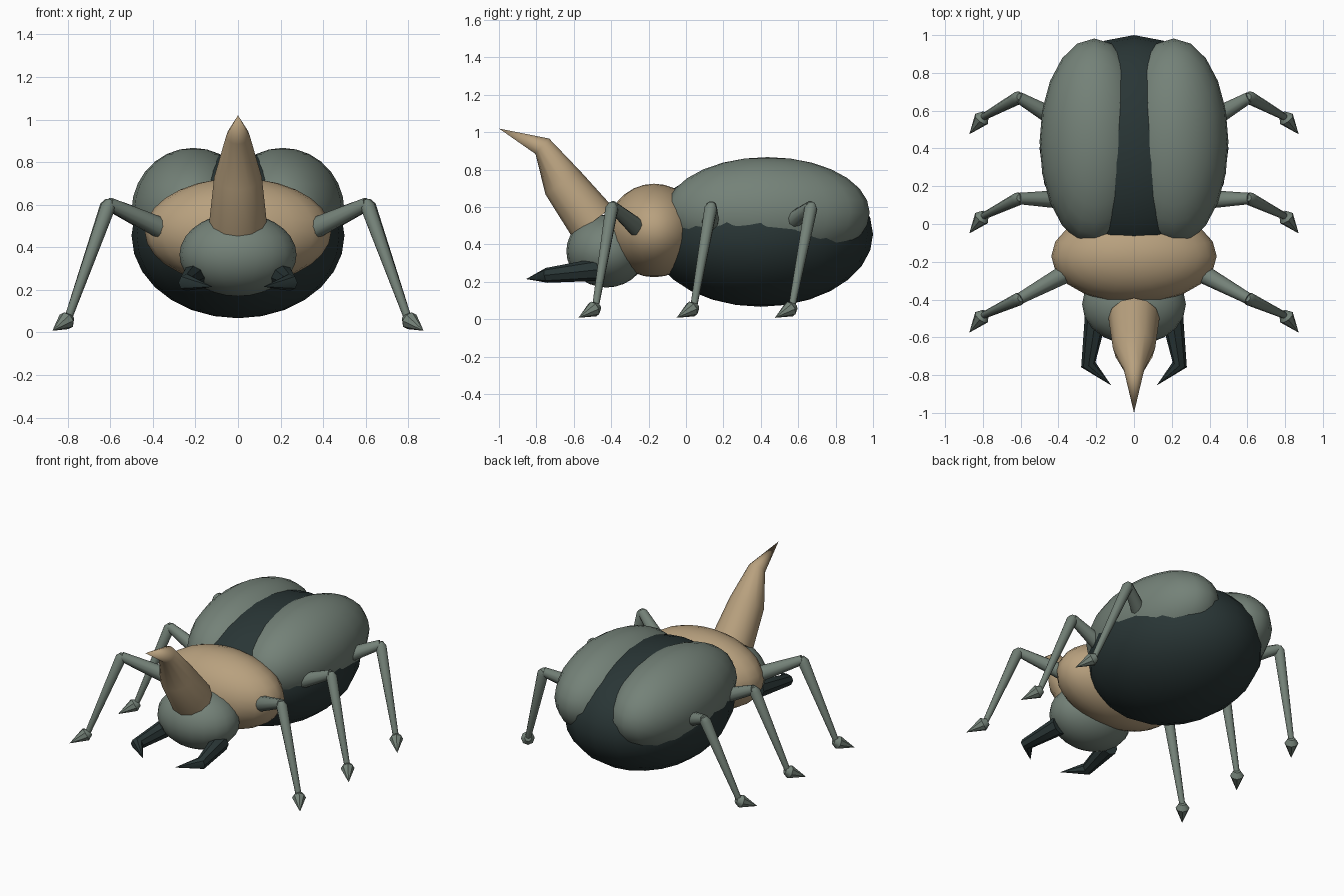
import bpy, bmesh, math
from mathutils import Vector

if "Cube" in bpy.data.objects:
    bpy.data.objects.remove(bpy.data.objects["Cube"])


def material(name, rgb):
    m = bpy.data.materials.new(name)
    m.diffuse_color = (*rgb, 1.0)
    m.use_nodes = True
    m.node_tree.nodes["Principled BSDF"].inputs["Base Color"].default_value = m.diffuse_color
    return m


GREEN = material("grey_green", (0.175, 0.222, 0.188))
DARK = material("dark_slate", (0.022, 0.036, 0.036))
TAN = material("tan", (0.48, 0.355, 0.21))


def finish(bm, name, mat, angle):
    bmesh.ops.recalc_face_normals(bm, faces=bm.faces)
    mesh = bpy.data.meshes.new(name)
    bm.to_mesh(mesh)
    bm.free()
    mesh.materials.append(mat)
    obj = bpy.data.objects.new(name, mesh)
    bpy.context.collection.objects.link(obj)
    bpy.ops.object.select_all(action='DESELECT')
    obj.select_set(True)
    bpy.context.view_layer.objects.active = obj
    bpy.ops.object.shade_smooth_by_angle(angle=math.radians(angle))
    return obj


def ellipsoid(name, centre, radii, mat):
    bm = bmesh.new()
    bmesh.ops.create_uvsphere(bm, u_segments=20, v_segments=14, radius=1)
    for v in bm.verts:
        v.co = Vector(c + r * p for c, r, p in zip(centre, radii, v.co))
    return finish(bm, name, mat, 40)


def tube(name, points, radii, mat, sides=10, angle=40):
    """Tapered limb through points; a zero radius closes to a tip."""
    pts = [Vector(p) for p in points]
    bm = bmesh.new()
    rings = []
    for i, (p, r) in enumerate(zip(pts, radii)):
        if r == 0:
            rings.append([bm.verts.new(p)])
            continue
        t = Vector()
        if i > 0:
            t += (p - pts[i - 1]).normalized()
        if i < len(pts) - 1:
            t += (pts[i + 1] - p).normalized()
        t.normalize()
        side = t.cross(Vector((0, 0, 1))).normalized()
        up = side.cross(t)
        angles = [2 * math.pi * k / sides for k in range(sides)]
        rings.append([bm.verts.new(p + r * (math.cos(a) * side + math.sin(a) * up)) for a in angles])
    for a, b in zip(rings, rings[1:]):
        for k in range(sides):
            n = (k + 1) % sides
            if len(a) == 1:
                bm.faces.new((a[0], b[k], b[n]))
            elif len(b) == 1:
                bm.faces.new((a[k], a[n], b[0]))
            else:
                bm.faces.new((a[k], a[n], b[n], b[k]))
    for ring in (rings[0], rings[-1]):
        if len(ring) > 1:
            bm.faces.new(ring)
    return finish(bm, name, mat, angle)


# Body masses
ellipsoid("abdomen", (0, 0.40, 0.455), (0.50, 0.60, 0.388), DARK)
ellipsoid("thorax", (0, -0.17, 0.475), (0.438, 0.25, 0.25), TAN)
ellipsoid("head", (0, -0.425, 0.365), (0.275, 0.215, 0.195), GREEN)

# Curved horn rising from the head
tube("horn", [(0, -0.50, 0.52), (0, -0.658, 0.73), (0, -0.768, 0.925), (0, -1.0, 1.02)],
     [0.135, 0.112, 0.055, 0], TAN, sides=12, angle=50)

# Leg layout: hip, knee, ankle, toe on the right-hand side
LEGS = {
    "front": [(0.34, -0.25, 0.48), (0.605, -0.395, 0.605), (0.80, -0.485, 0.06), (0.872, -0.575, 0.008)],
    "middle": [(0.36, 0.13, 0.49), (0.61, 0.135, 0.605), (0.80, 0.04, 0.06), (0.872, -0.05, 0.008)],
    "rear": [(0.40, 0.55, 0.51), (0.61, 0.67, 0.605), (0.80, 0.565, 0.06), (0.872, 0.475, 0.008)],
}

for s, label in ((1, "right"), (-1, "left")):
    # Wing case on each half of the back
    ellipsoid(f"wing_case_{label}", (s * 0.21, 0.435, 0.57), (0.29, 0.547, 0.297), GREEN)

    # Hooked jaw
    tube(f"jaw_{label}",
         [(s * 0.20, -0.48, 0.265), (s * 0.242, -0.745, 0.235), (s * 0.12, -0.855, 0.215)],
         [0.06, 0.04, 0], DARK, sides=8)

    for pos, pts in LEGS.items():
        hip, knee, ankle, toe = [Vector((s * x, y, z)) for x, y, z in pts]
        tube(f"{pos}_upper_leg_{label}", [hip, knee], [0.052, 0.03], GREEN)
        # Lower leg with a rounded knee end
        d = (ankle - knee).normalized()
        tube(f"{pos}_lower_leg_{label}", [knee - d * 0.018, knee + d * 0.012, ankle],
             [0.018, 0.035, 0.018], GREEN)
        # Pointed foot
        f = (toe - ankle).normalized()
        tube(f"{pos}_foot_{label}", [ankle - f * 0.022, ankle + f * 0.012, toe],
             [0.022, 0.043, 0], GREEN, sides=8)
